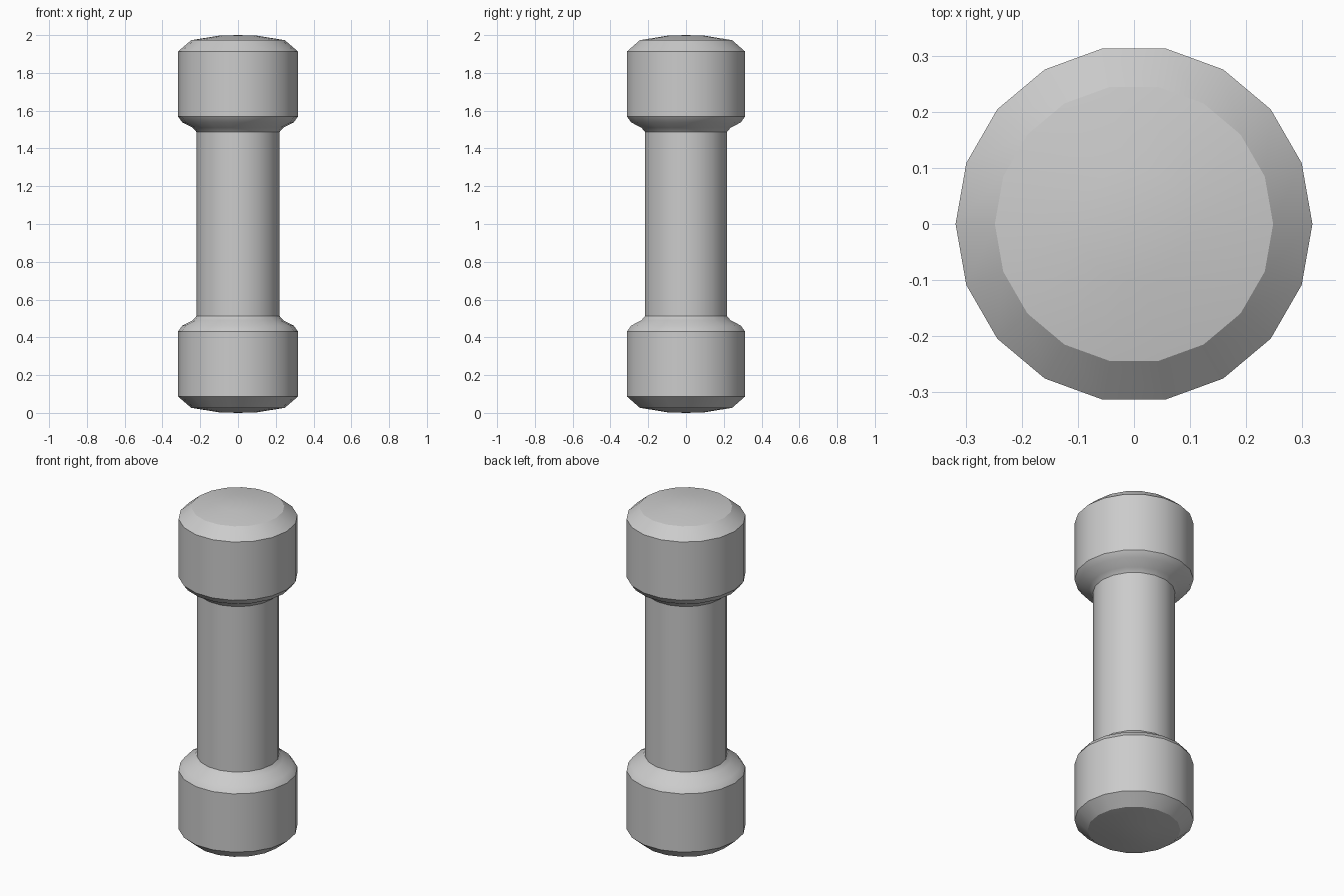
import bpy
import bmesh
from math import sin, cos, tau, radians

if "Cube" in bpy.data.objects:
    bpy.data.objects.remove(bpy.data.objects["Cube"])

SIDES = 18


def lathe(name, profile):
    """Revolve (radius, z) points; a zero radius closes the end with a fan."""
    bm = bmesh.new()
    rings = []
    for r, z in profile:
        if r == 0:
            rings.append([bm.verts.new((0, 0, z))] * SIDES)
        else:
            rings.append([bm.verts.new((r * cos(tau * i / SIDES), r * sin(tau * i / SIDES), z))
                          for i in range(SIDES)])
    for a, b in zip(rings, rings[1:]):
        for i in range(SIDES):
            j = (i + 1) % SIDES
            corners = list(dict.fromkeys((a[i], a[j], b[j], b[i])))
            bm.faces.new(corners)
    bmesh.ops.recalc_face_normals(bm, faces=bm.faces)
    # Open parts: make sure the side walls face outwards
    bm.normal_update()
    if sum(f.normal.xy.dot(f.calc_center_median().xy) for f in bm.faces) < 0:
        bmesh.ops.reverse_faces(bm, faces=bm.faces)
    mesh = bpy.data.meshes.new(name)
    bm.to_mesh(mesh)
    bm.free()
    obj = bpy.data.objects.new(name, mesh)
    bpy.context.collection.objects.link(obj)
    bpy.ops.object.select_all(action='DESELECT')
    obj.select_set(True)
    bpy.context.view_layer.objects.active = obj
    bpy.ops.object.shade_smooth_by_angle(angle=radians(30))
    return obj


# Weight: domed end, chamfer, straight wall, rounded shoulder, collar
weight = [(0, 0), (0.1, 0.003), (0.248, 0.027), (0.318, 0.087), (0.318, 0.43),
          (0.295, 0.462), (0.24, 0.49), (0.22, 0.513)]
lathe("lower_weight", weight)
lathe("upper_weight", [(r, 2 - z) for r, z in weight])

# Handle bar between the two collars
lathe("handle", [(0.22, 0.513), (0.22, 1.487)])
